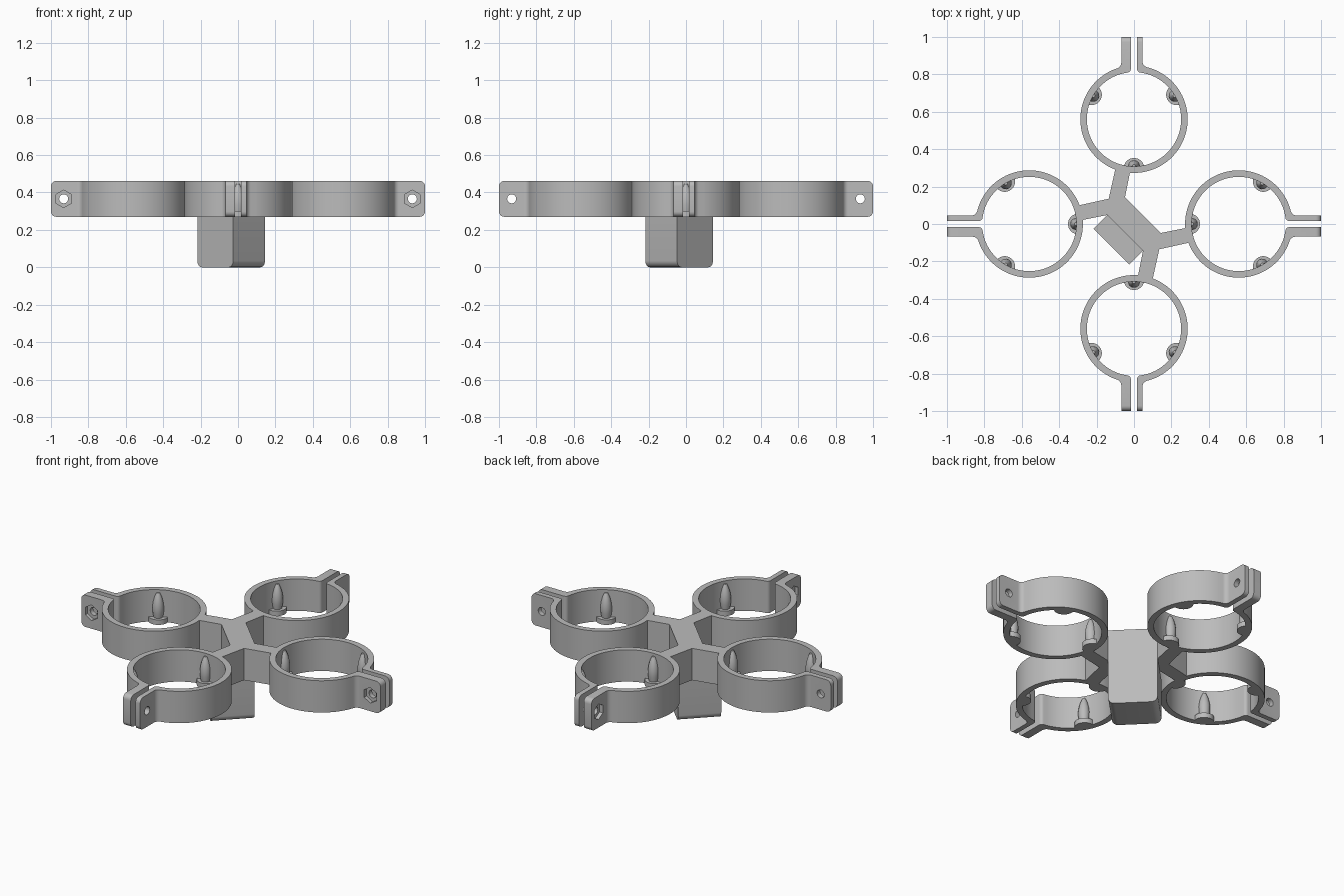
import bpy, bmesh
from math import sin, cos, pi, sqrt, atan2, radians
from mathutils import Matrix, Vector

if "Cube" in bpy.data.objects:
    bpy.data.objects.remove(bpy.data.objects["Cube"], do_unlink=True)

LOW, HIGH = 0.27, 0.462          # bottom and top of the clamps
MID = (LOW + HIGH) / 2
CENTRE = 0.56                    # clamp centre from the origin
R_OUT, R_IN = 0.287, 0.252
TIP = 1.0 - CENTRE               # end of the ears, from the clamp centre

grey = bpy.data.materials.new("plain grey")
grey.use_nodes = True
grey.diffuse_color = (0.5, 0.5, 0.5, 1)
grey.node_tree.nodes["Principled BSDF"].inputs["Base Color"].default_value = (0.5, 0.5, 0.5, 1)


def finish(name, bm):
    bmesh.ops.recalc_face_normals(bm, faces=bm.faces)
    mesh = bpy.data.meshes.new(name)
    bm.to_mesh(mesh)
    bm.free()
    mesh.materials.append(grey)
    ob = bpy.data.objects.new(name, mesh)
    bpy.context.collection.objects.link(ob)
    return ob


def prism(points, z0, z1, matrix=Matrix()):
    bm = bmesh.new()
    base = bm.faces.new([bm.verts.new((x, y, z0)) for x, y in points])
    top = bmesh.ops.extrude_face_region(bm, geom=[base])["geom"]
    bmesh.ops.translate(bm, vec=(0, 0, z1 - z0),
                        verts=[v for v in top if isinstance(v, bmesh.types.BMVert)])
    bm.transform(matrix)
    return bm


def arc(cx, cy, r, a0, a1, n):
    steps = [a0 + (a1 - a0) * i / n for i in range(n + 1)]
    return [(cx + r * cos(a), cy + r * sin(a)) for a in steps]


def select(ob):
    bpy.ops.object.select_all(action="DESELECT")
    ob.select_set(True)
    bpy.context.view_layer.objects.active = ob


def smooth(ob):
    select(ob)
    bpy.ops.object.shade_smooth_by_angle(angle=radians(32))


def cut(ob, cutter):
    cutter.hide_render = True
    mod = ob.modifiers.new("cut", "BOOLEAN")
    mod.object, mod.operation, mod.solver = cutter, "DIFFERENCE", "EXACT"
    select(ob)
    bpy.ops.object.modifier_apply(modifier=mod.name)
    bpy.data.objects.remove(cutter, do_unlink=True)


def fillet(radius, height, f):
    """Arc joining a circle about the origin to the line y = height."""
    cy = height + f
    cx = sqrt((radius + f) ** 2 - cy ** 2)
    a = atan2(cy, cx)
    return arc(cx, cy, f, pi + a, 1.5 * pi, 6), a


def flip(points):
    return [(x, -y) for x, y in reversed(points)]


# Clamp outline: open ring with a thin ear (+y) and a thick ear (-y)
thin_in, thin_out = 0.016, 0.046
thick_in, thick_out = 0.017, 0.068
outer_a, a0 = fillet(R_OUT, thin_out, 0.03)
outer_b, a1 = fillet(R_OUT, thick_out, 0.03)
inner_a, b0 = fillet(R_IN, thin_in, 0.02)
inner_b, b1 = fillet(R_IN, thick_in, 0.02)
outline = arc(0, 0, R_OUT, 2 * pi - a1, a0, 72)[1:-1] + outer_a
outline += [(TIP, thin_out), (TIP, thin_in)]
outline += inner_a[::-1] + arc(0, 0, R_IN, b0, 2 * pi - b1, 72)[1:-1]
outline += flip(inner_b)[::-1] + [(TIP, -thick_in), (TIP, -thick_out)] + flip(outer_b)
bm = prism(outline, LOW, HIGH)
ends = [e for e in bm.edges if all(v.co.x > TIP - 0.001 for v in e.verts)
        and abs(e.verts[0].co.z - e.verts[1].co.z) < 0.001]
bmesh.ops.bevel(bm, geom=ends, offset=0.028, segments=5, profile=0.5, affect="EDGES")
clamp = finish("clamp", bm)

# Bolt hole through both ears and hexagonal nut pocket in the thick one
bolt_axis = Matrix.Translation((0.932 - CENTRE, 0, MID)) @ Matrix.Rotation(pi / 2, 4, "X")
hole = arc(0, 0, 0.024, 0, 2 * pi, 24)[:-1]
pocket = arc(0, 0, 0.047, pi / 2, 2.5 * pi, 6)[:-1]
cut(clamp, finish("bolt_cutter", prism(hole, -0.2, 0.2, bolt_axis)))
cut(clamp, finish("nut_cutter", prism(pocket, 0.046, 0.2, bolt_axis)))


# Locating peg: half-round foot and bullet-shaped pin against the wall
def peg(angle):
    turn = Matrix.Rotation(angle, 4, "Z")
    foot = prism(arc(0.262, 0, 0.055, pi / 2, 1.5 * pi, 20), LOW, LOW + 0.03, turn)
    rings = []
    for r, z in [(0.025, 0.295), (0.031, 0.33), (0.032, 0.36), (0.028, 0.39),
                 (0.02, 0.42), (0.009, 0.445)]:
        rings.append([foot.verts.new(turn @ Vector((x, y, z)))
                      for x, y in arc(0.251, 0, r, 0, 2 * pi, 16)[:-1]])
    for a, b in zip(rings, rings[1:]):
        for i in range(16):
            j = (i + 1) % 16
            foot.faces.new((a[i], a[j], b[j], b[i]))
    foot.faces.new(rings[0])
    foot.faces.new(rings[-1])
    return finish("peg", foot)


unit = [clamp] + [peg(a) for a in (pi / 3, pi, -pi / 3)]

# Repeat the clamp on the four sides, mirrored so matching ears face alike
swap = Matrix(((0, 1, 0, 0), (1, 0, 0, 0), (0, 0, 1, 0), (0, 0, 0, 1)))
sides = {"left": Matrix(), "right": Matrix.Scale(-1, 4, (1, 0, 0)),
         "back": swap, "front": Matrix.Scale(-1, 4, (0, 1, 0)) @ swap}
for side, matrix in sides.items():
    for k, part in enumerate(unit):
        bm = bmesh.new()
        bm.from_mesh(part.data)
        bm.transform(matrix @ Matrix.Translation((CENTRE, 0, 0)))
        name = f"{side}_clamp" if k == 0 else f"{side}_peg_{k}"
        smooth(finish(name, bm))
for part in unit:
    bpy.data.objects.remove(part, do_unlink=True)

# Centre hub with four arms, symmetric about both diagonals
half = [(-0.144, 0.048), (-0.303, 0.016), (-0.303, 0.098), (-0.135, 0.135),
        (-0.098, 0.303), (-0.016, 0.303), (-0.048, 0.144)]
hub = half + [(-x, -y) for x, y in half]
finish("hub_with_arms", prism(hub, LOW, HIGH))

# Mounting block under the hub, set diagonally, with a cross hole
s = sqrt(0.5)
diagonal = Matrix(((-s, 0, s, 0), (s, 0, s, 0), (0, 1, 0, 0), (0, 0, 0, 1)))
w, r = 0.136, 0.035
profile = [(-w, LOW)] + arc(r - w, r, r, pi, 1.5 * pi, 8)
profile += arc(w - r, r, r, 1.5 * pi, 2 * pi, 8) + [(w, LOW)]
block = finish("mounting_block", prism(profile, -0.172, 0.068, diagonal))
bore = arc(0, 0.132, 0.068, 0, 2 * pi, 40)[:-1]
cut(block, finish("bore_cutter", prism(bore, -0.4, 0.4, diagonal)))
smooth(block)
